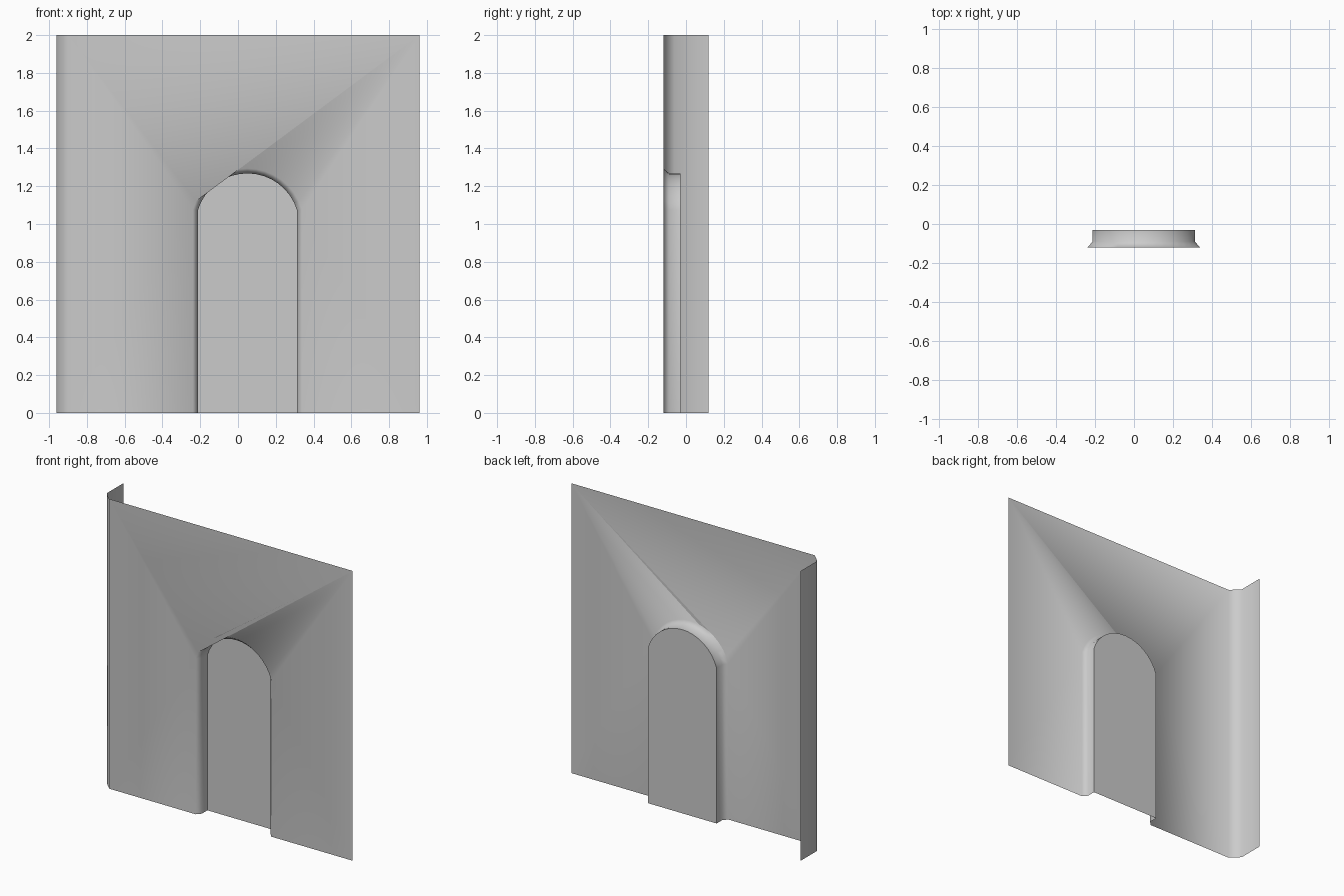
import bpy, bmesh, math

if "Cube" in bpy.data.objects:
    bpy.data.objects.remove(bpy.data.objects["Cube"])

W, H = 0.96, 2.0            # half width, height
YF, YB = -0.12, 0.12        # wall face, rear of the side return
CX, HALF = 0.05, 0.2625     # doorway centre and half width
R, TOP = 0.274, 1.268       # arch radius and crown height
CH, CORNER = 0.026, 0.06    # chamfer sizes
NICHE_Y = -0.03
SEG = 16


def arch(y, off):
    """Doorway outline from left foot over the arch to right foot."""
    h, r, zc = HALF + off, R + off, TOP - R
    a = math.acos(h / r)
    pts = [(CX - h, y, 0)]
    for i in range(SEG + 1):
        t = math.pi - a - (math.pi - 2 * a) * i / SEG
        pts.append((CX + r * math.cos(t), y, zc + r * math.sin(t)))
    return pts + [(CX + h, y, 0)]


def finish(bm, name):
    mesh = bpy.data.meshes.new(name)
    bm.to_mesh(mesh)
    bm.free()
    ob = bpy.data.objects.new(name, mesh)
    bpy.context.collection.objects.link(ob)
    bpy.ops.object.select_all(action='DESELECT')
    ob.select_set(True)
    bpy.context.view_layer.objects.active = ob
    bpy.ops.object.shade_smooth_by_angle(angle=math.radians(60))
    return ob


bm = bmesh.new()

# Doorway reveal: chamfered lip, then straight jamb
rings = [[bm.verts.new(p) for p in arch(y, o)]
         for y, o in ((YF, CH), (YF + 0.03, 0), (NICHE_Y, 0))]
for a, b in zip(rings, rings[1:]):
    for i in range(len(a) - 1):
        bm.faces.new((a[i], a[i + 1], b[i + 1], b[i]))

# Side return with chamfered corner, seen as a plan profile
plan = [(-W, YB), (-W, YF + CORNER), (-W + CORNER, YF)]
cols = [[bm.verts.new((x, y, z)) for z in (0, H)] for x, y in plan]
for a, b in zip(cols, cols[1:]):
    bm.faces.new((a[0], b[0], b[1], a[1]))

# Wall face around the doorway, fanned to the top corners
front = rings[0]
bl, tl = cols[-1]
br, tr = [bm.verts.new((W, YF, z)) for z in (0, H)]
bm.faces.new((bl, front[0], front[1], tl))
bm.faces.new((tl, front[1], front[2]))
bm.faces.new((tl, front[2], tr))
for i in range(2, SEG + 1):
    bm.faces.new((front[i], front[i + 1], tr))
bm.faces.new((front[-2], br, tr))
bm.faces.new((front[-2], front[-1], br))
bmesh.ops.recalc_face_normals(bm, faces=bm.faces)
bm.faces.ensure_lookup_table()
wall = [f for f in bm.faces if br in f.verts[:]][0]
if wall.normal.y > 0:
    bmesh.ops.reverse_faces(bm, faces=bm.faces[:])
finish(bm, "wall_with_arched_doorway")

# Flat panel closing the back of the niche
bm = bmesh.new()
face = bm.faces.new([bm.verts.new(p) for p in arch(NICHE_Y, 0)])
face.normal_update()
if face.normal.y > 0:
    face.normal_flip()
finish(bm, "niche_back_panel")
